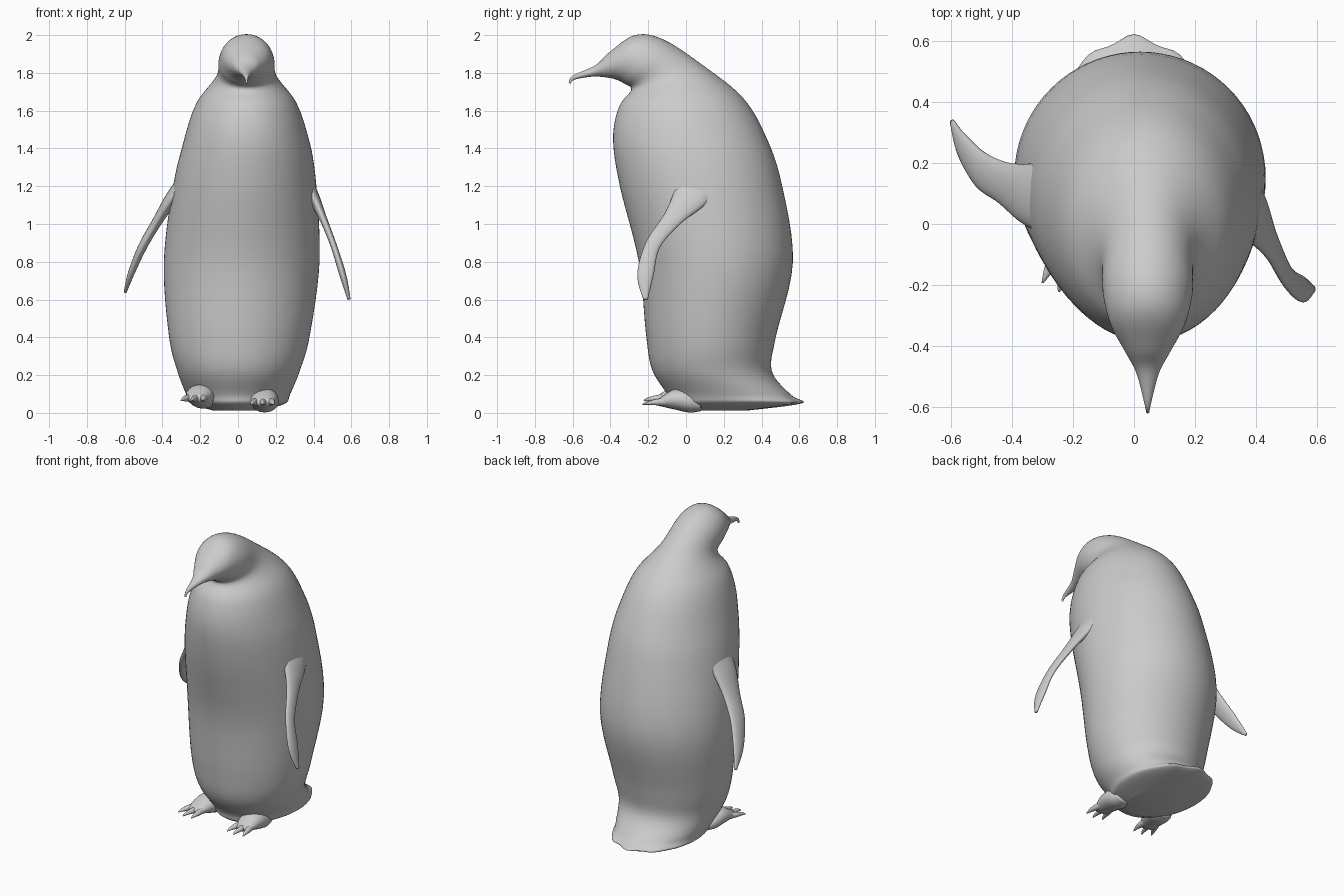
import bpy, bmesh, math
from mathutils import Vector

if "Cube" in bpy.data.objects:
    bpy.data.objects.remove(bpy.data.objects["Cube"])


def spline(rows, steps):
    """Catmull-Rom resampling of a few control rows."""
    out = []
    for i in range(len(rows) - 1):
        quad = [rows[max(i - 1, 0)], rows[i], rows[i + 1], rows[min(i + 2, len(rows) - 1)]]
        for s in range(steps):
            t = s / steps
            out.append([b + t * ((c - a) + t * ((2 * a - 5 * b + 4 * c - d)
                        + t * (3 * b - a - 3 * c + d))) / 2 for a, b, c, d in zip(*quad)])
    return out + [list(rows[-1])]


def ellipse(c, u, v, n, ripple=0.0):
    """Ring around c; ripple scallops the half that faces +u."""
    pts = []
    for i in range(n):
        a = 2 * math.pi * i / n
        k = 1 + ripple * math.cos(10 * a) * max(0, math.cos(a))
        pts.append(c + u * math.cos(a) * k + v * math.sin(a))
    return pts


def loft(name, rings):
    """Skin a list of point rings and close the ends."""
    bm = bmesh.new()
    rows = [[bm.verts.new(p) for p in ring] for ring in rings]
    n = len(rows[0])
    for a, b in zip(rows, rows[1:]):
        for i in range(n):
            j = (i + 1) % n
            bm.faces.new((a[i], a[j], b[j], b[i]))
    bm.faces.new(rows[0])
    bm.faces.new(rows[-1])
    bmesh.ops.recalc_face_normals(bm, faces=bm.faces)
    mesh = bpy.data.meshes.new(name)
    bm.to_mesh(mesh)
    bm.free()
    for poly in mesh.polygons:
        poly.use_smooth = True
    obj = bpy.data.objects.new(name, mesh)
    bpy.context.collection.objects.link(obj)


def flipper(name, path):
    """Flat limb: path points are (x, y, z, half chord)."""
    path = spline(path, 6)
    pts = [Vector(p[:3]) for p in path]
    rings = []
    for i, p in enumerate(path):
        t = (pts[min(i + 1, len(pts) - 1)] - pts[max(i - 1, 0)]).normalized()
        chord = (Vector((0, 1, 0)) - t * t.y).normalized()
        thick = 0.005 + 0.3 * p[3]
        rings.append(ellipse(pts[i], chord * p[3], t.cross(chord) * thick, 20))
    loft(name, rings)


# Body, tail, head and beak in one skin: front y, front z, back y, back z, half width
body = [
    (0.00, 0.012, 0.32, 0.012, 0.13),
    (-0.08, 0.05, 0.60, 0.05, 0.25),
    (-0.10, 0.10, 0.555, 0.095, 0.275),
    (-0.18, 0.23, 0.455, 0.22, 0.325),
    (-0.212, 0.42, 0.475, 0.40, 0.373),
    (-0.25, 0.80, 0.566, 0.80, 0.412),
    (-0.35, 1.20, 0.505, 1.22, 0.378),
    (-0.386, 1.45, 0.42, 1.47, 0.327),
    (-0.355, 1.62, 0.30, 1.67, 0.262),
    (-0.29, 1.71, 0.09, 1.84, 0.16),
    (-0.33, 1.745, -0.12, 1.977, 0.147),
    (-0.38, 1.768, -0.27, 2.0, 0.122),
    (-0.44, 1.778, -0.405, 1.91, 0.072),
    (-0.50, 1.78, -0.48, 1.84, 0.037),
    (-0.59, 1.764, -0.597, 1.787, 0.01),
    (-0.612, 1.742, -0.622, 1.75, 0.006),
]
rings = []
for fy, fz, by, bz, hw in spline(body, 6):
    mid = (fz + bz) / 2
    c = Vector((0.045 * min(1, mid / 1.4) ** 1.5, (fy + by) / 2, mid))
    u = Vector((0, (by - fy) / 2, (bz - fz) / 2))
    ripple = 0.035 * max(0, 1 - abs(mid - 0.055) / 0.05)
    rings.append(ellipse(c, u, Vector((hw, 0, 0)), 72, ripple))
loft("body", rings)

# Flippers: the right one swings forward, the left one back
flipper("right_flipper", [
    (0.355, 0.06, 1.22, 0.11), (0.395, 0.025, 1.15, 0.095), (0.45, -0.07, 1.03, 0.052),
    (0.505, -0.175, 0.89, 0.04), (0.555, -0.215, 0.73, 0.043), (0.588, -0.214, 0.6, 0.012)])
flipper("left_flipper", [
    (-0.30, 0.09, 1.20, 0.12), (-0.355, 0.10, 1.13, 0.10), (-0.43, 0.135, 1.01, 0.071),
    (-0.505, 0.18, 0.88, 0.062), (-0.565, 0.26, 0.74, 0.042), (-0.597, 0.335, 0.64, 0.01)])


# Feet: a tapered instep with three clawed toes
def foot_part(name, origin, turn, spread, path):
    """Loft forward along -y; path points are (forward, z, half width, half height)."""
    s, c = math.sin(turn), math.cos(turn)
    side, fwd = Vector((c, s, 0)), Vector((s, -c, 0))
    loft(name, [ellipse(origin + side * spread * (0.3 + 3.2 * f) + fwd * f + Vector((0, 0, z)),
                        side * w, Vector((0, 0, h)), 16) for f, z, w, h in spline(path, 4)])


instep = [(-0.08, 0.04, 0.05, 0.03), (-0.02, 0.06, 0.075, 0.058),
          (0.06, 0.073, 0.073, 0.055), (0.155, 0.054, 0.05, 0.014)]
for label, x, z, turn in (("right", 0.14, 0, -0.05), ("left", -0.19, 0.02, -0.25)):
    origin = Vector((x, 0, z))
    foot_part(label + "_foot", origin, turn, 0, instep)
    for k in (-1, 0, 1):
        tip = 0.23 - 0.015 * abs(k)
        toe = [(0.09, 0.06, 0.02, 0.022), (0.15, 0.057, 0.018, 0.017),
               (tip - 0.02, 0.052, 0.009, 0.009), (tip, 0.045, 0.003, 0.003)]
        foot_part(f"{label}_toe_{k + 2}", origin, turn, 0.06 * k, toe)
